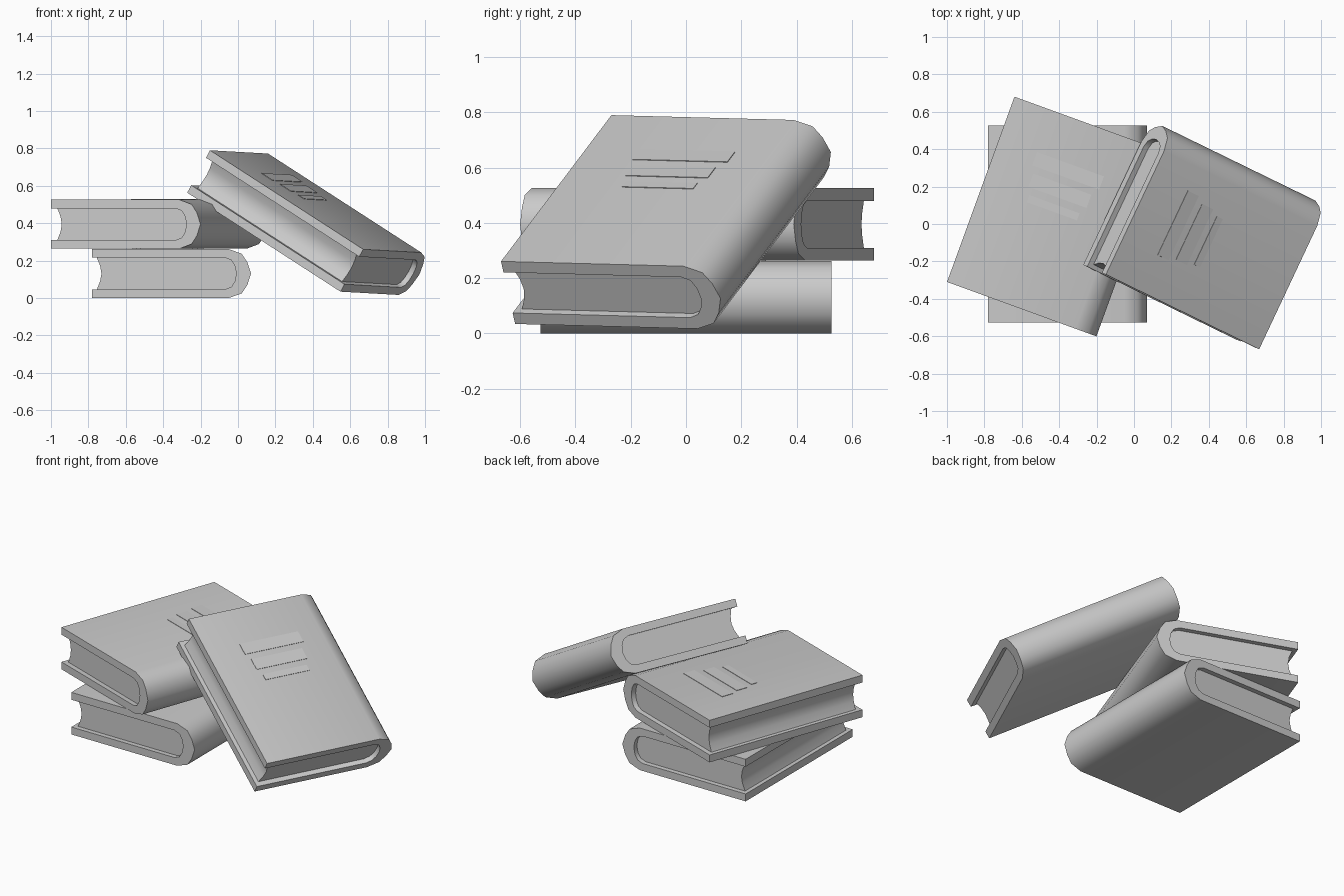
import bpy, bmesh, math
from mathutils import Matrix, Vector

if "Cube" in bpy.data.objects:
    bpy.data.objects.remove(bpy.data.objects["Cube"], do_unlink=True)

grey = bpy.data.materials.new("plain_grey")
grey.use_nodes = True
colour = (0.6, 0.6, 0.6, 1)
grey.diffuse_color = colour
grey.node_tree.nodes["Principled BSDF"].inputs["Base Color"].default_value = colour

HEIGHT, LENGTH, FORE = 0.262, 1.054, -0.425
MID = HEIGHT / 2


def add_object(name, bm, matrix):
    bmesh.ops.recalc_face_normals(bm, faces=bm.faces)
    mesh = bpy.data.meshes.new(name)
    bm.to_mesh(mesh)
    bm.free()
    mesh.materials.append(grey)
    obj = bpy.data.objects.new(name, mesh)
    bpy.context.collection.objects.link(obj)
    obj.matrix_world = matrix
    bpy.ops.object.select_all(action="DESELECT")
    obj.select_set(True)
    bpy.context.view_layer.objects.active = obj
    bpy.ops.object.shade_smooth_by_angle(angle=math.radians(50))


def extrude_profile(name, profile, length, matrix):
    """Extrude an x-z outline along y, centred on y = 0."""
    bm = bmesh.new()
    face = bm.faces.new([bm.verts.new((x, -length / 2, z)) for x, z in profile])
    moved = bmesh.ops.extrude_face_region(bm, geom=[face], use_keep_orig=True)
    verts = [g for g in moved["geom"] if isinstance(g, bmesh.types.BMVert)]
    bmesh.ops.translate(bm, verts=verts, vec=(0, length, 0))
    add_object(name, bm, matrix)


def mirrored(lower):
    """Complete a lower half outline with its upper half."""
    return lower + [(x, HEIGHT - z) for x, z in reversed(lower) if z < MID]


# Outlines: outside of the cover, inside of the cover, concave page edge
outer = mirrored([(FORE, 0), (0.305, 0), (0.375, 0.025), (0.405, 0.07), (0.425, MID)])
inner = mirrored([(FORE, 0.046), (0.285, 0.046), (0.32, 0.06), (0.338, 0.09), (0.346, MID)])
cover_outline = outer + inner[::-1]
fore_edge = [(-0.375, MID), (-0.382, 0.09), (-0.4, 0.046)]
page_outline = mirrored(fore_edge[::-1])[::-1] + inner[1:-1]

# Title bars on the front cover: left, right, bottom, top
bars = [(-0.21, 0.17, 0.215, 0.29), (-0.19, 0.14, 0.1, 0.175), (-0.17, 0.115, 0.02, 0.06)]


def build_book(label, matrix):
    extrude_profile(label + "_cover", cover_outline, LENGTH, matrix)
    extrude_profile(label + "_pages", page_outline, LENGTH - 0.06, matrix)
    bm = bmesh.new()
    for left, right, low, high in bars:
        place = Matrix.Translation(((left + right) / 2, (low + high) / 2, HEIGHT))
        size = Matrix.Diagonal((right - left, high - low, 0.005, 1))
        bmesh.ops.create_cube(bm, size=1, matrix=place @ size)
    add_object(label + "_title_bars", bm, matrix)


# Two stacked books
build_book("bottom_book", Matrix.Translation((-0.355, 0, 0)))
build_book("upper_book", Matrix.Translation((-0.42, 0.04, 0.264))
           @ Matrix.Rotation(math.radians(-20), 4, "Z"))

# Book leaning against the stack, placed by its highest corner
along = Vector((-0.777, 0.379, 0.502)).normalized()
across = Vector((0.441, 0.896, -0.034))
across = (across - along * across.dot(along)).normalized()
normal = across.cross(along)
corner = Vector((-0.15, -0.27, 0.79))
origin = corner - across * FORE - along * LENGTH / 2 - normal * HEIGHT
lean = Matrix((across, along, normal)).transposed().to_4x4()
build_book("leaning_book", Matrix.Translation(origin) @ lean)
